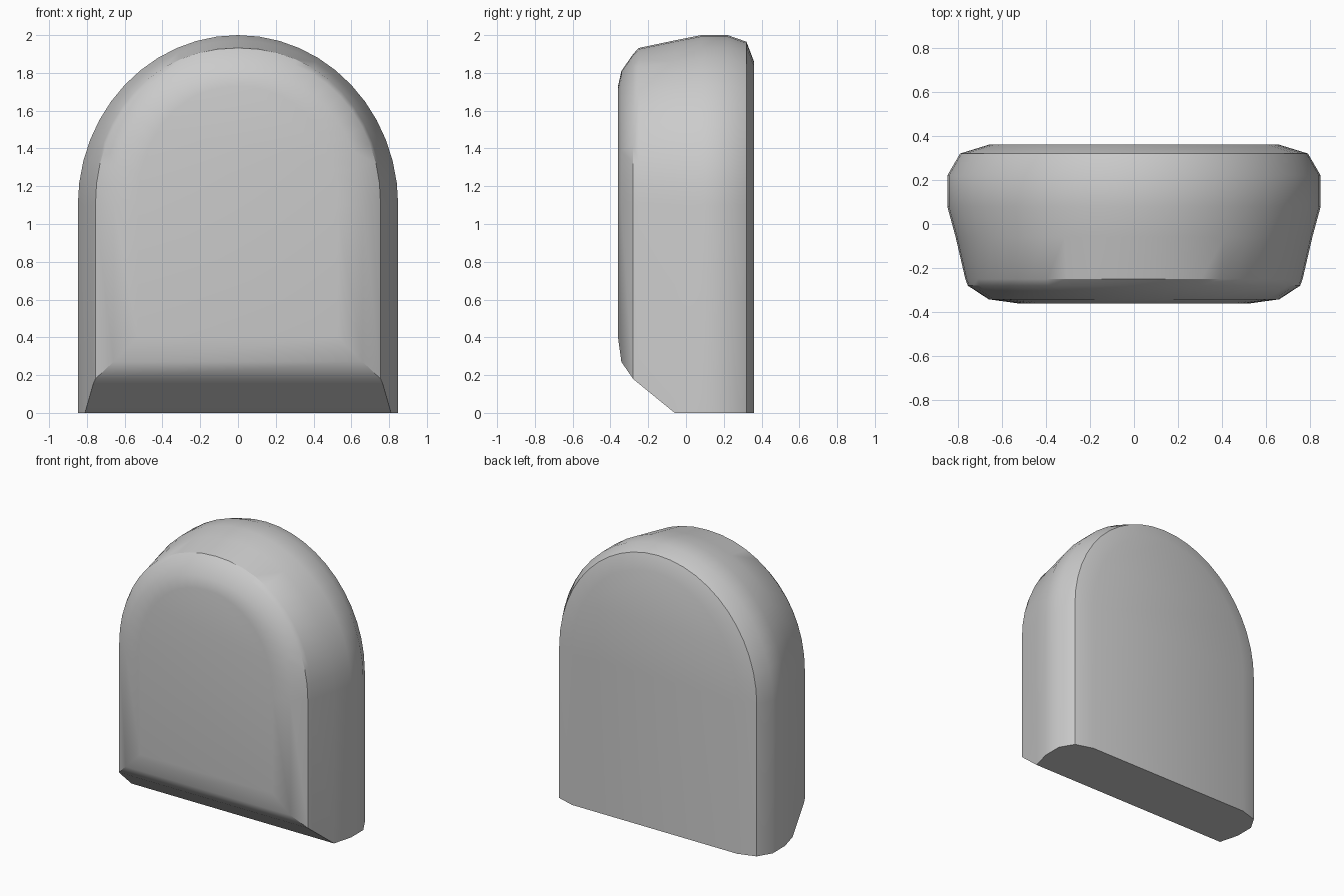
import bpy
import bmesh
import math

cube = bpy.data.objects.get("Cube")
if cube:
    bpy.data.objects.remove(cube)

# One plain grey material
grey = bpy.data.materials.new("plain grey")
grey.use_nodes = True
colour = (0.6, 0.6, 0.6, 1)
grey.diffuse_color = colour
grey.node_tree.nodes["Principled BSDF"].inputs["Base Color"].default_value = colour

SPRING = 1.1    # height where the arch begins
STEPS = 24      # segments along the arch


def arch_loop(bm, y, half_width, top, bottom, power):
    """Arched outline at depth y, from the right foot over to the left foot."""
    points = [(-half_width, bottom)]
    for i in range(STEPS + 1):
        a = math.pi * (1 - i / STEPS)
        c, s = math.cos(a), max(math.sin(a), 0)
        x = math.copysign(abs(c) ** (2 / power), c) * half_width
        points.append((x, SPRING + (top - SPRING) * s ** (2 / power)))
    points.append((half_width, bottom))
    return [bm.verts.new((x, y, z)) for x, z in points]


# Sections from front to back: depth, half width, top, bottom, arch power
sections = [
    (-0.36, 0.53, 1.73, 0.40, 2.1),
    (-0.342, 0.66, 1.81, 0.27, 2.1),
    (-0.28, 0.755, 1.90, 0.18, 2.1),
    (-0.25, 0.766, 1.932, 0.155, 2.1),
    (-0.06, 0.81, 1.972, 0, 2.04),
    (0.08, 0.848, 2.0, 0, 2),
    (0.22, 0.848, 2.0, 0, 2),
    (0.32, 0.79, 1.965, 0, 2),
    (0.36, 0.66, 1.86, 0, 2),
]

# Skin the arched block and close its front, back and underside
bm = bmesh.new()
loops = [arch_loop(bm, *s) for s in sections]
for a, b in zip(loops, loops[1:]):
    for i in range(len(a)):
        j = (i + 1) % len(a)
        bm.faces.new((a[i], a[j], b[j], b[i]))
bm.faces.new(loops[0])
bm.faces.new(loops[-1])
bmesh.ops.recalc_face_normals(bm, faces=bm.faces)

mesh = bpy.data.meshes.new("arched_block")
bm.to_mesh(mesh)
bm.free()
mesh.materials.append(grey)
block = bpy.data.objects.new("arched_block", mesh)
bpy.context.collection.objects.link(block)

# Smooth shading that keeps the firm edges
bpy.context.view_layer.objects.active = block
block.select_set(True)
bpy.ops.object.shade_smooth_by_angle(angle=math.radians(32))
